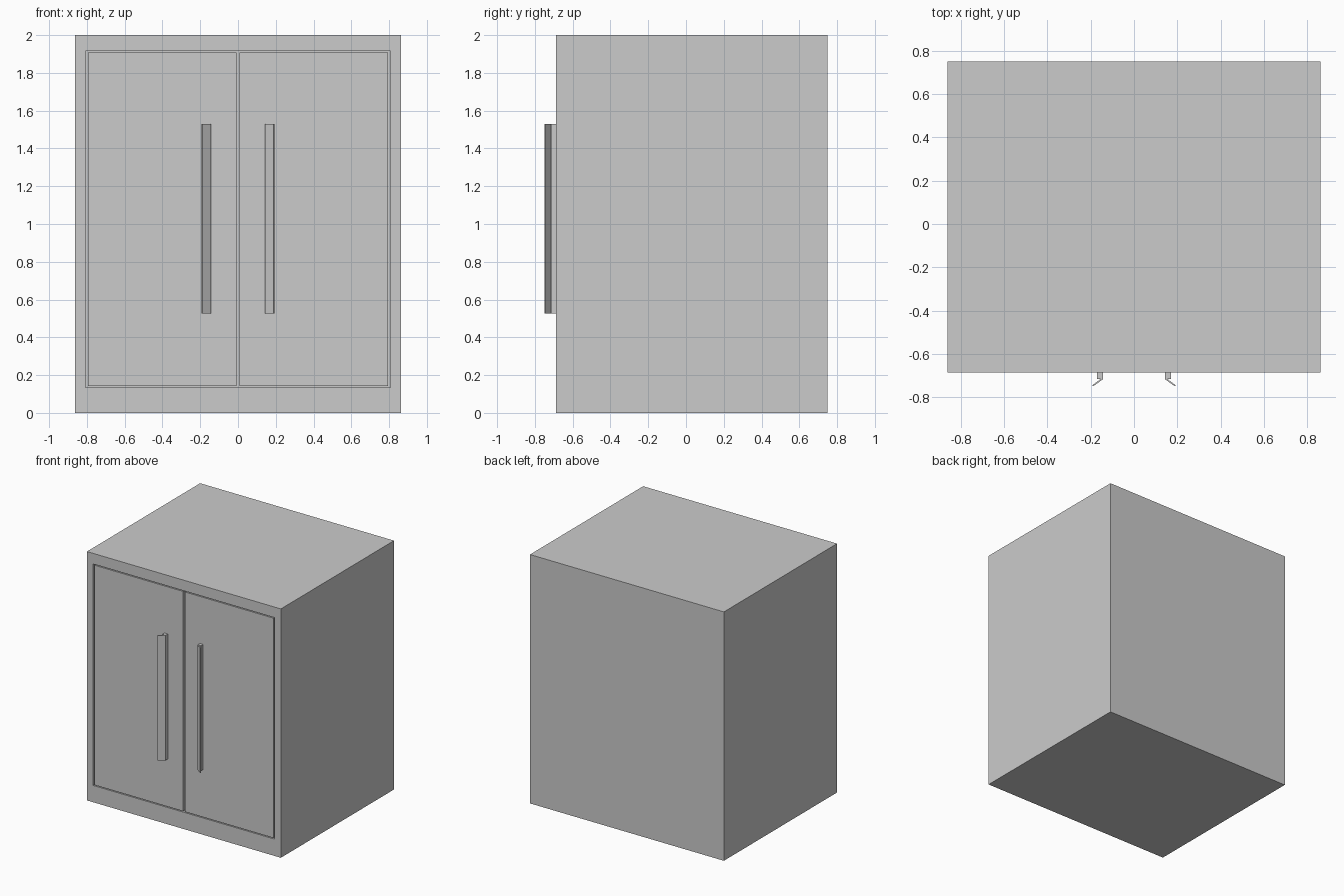
import bpy, bmesh

if "Cube" in bpy.data.objects:
    bpy.data.objects.remove(bpy.data.objects["Cube"])

FRONT, BACK = -0.687, 0.75   # carcass depth limits
W = 0.862                    # half width
PANEL = 0.055                # board thickness
TOP_Z = 1.915                # underside of the top slab


def box(name, lo, hi):
    bm = bmesh.new()
    bmesh.ops.create_cube(bm, size=1)
    for v in bm.verts:
        v.co = [l + (c + 0.5) * (h - l) for c, l, h in zip(v.co, lo, hi)]
    return finish(name, bm)


def extrude_profile(name, points, z0, z1):
    bm = bmesh.new()
    face = bm.faces.new([bm.verts.new((x, y, z0)) for x, y in points])
    new = bmesh.ops.extrude_face_region(bm, geom=[face])["geom"]
    verts = [g for g in new if isinstance(g, bmesh.types.BMVert)]
    bmesh.ops.translate(bm, verts=verts, vec=(0, 0, z1 - z0))
    return finish(name, bm)


def finish(name, bm):
    bmesh.ops.recalc_face_normals(bm, faces=bm.faces)
    mesh = bpy.data.meshes.new(name)
    bm.to_mesh(mesh)
    bm.free()
    obj = bpy.data.objects.new(name, mesh)
    bpy.context.collection.objects.link(obj)
    return obj


# Carcass: top slab, full-width back and solid plinth
box("top_slab", (-W, FRONT, TOP_Z), (W, BACK, 2.0))
box("back_panel", (-W, BACK - 0.06, 0), (W, BACK, TOP_Z))
box("plinth", (-W + PANEL, FRONT, 0), (W - PANEL, BACK - 0.06, 0.135))

for label, s in (("left", -1), ("right", 1)):
    # Side panel
    xs = sorted((s * (W - PANEL), s * W))
    box(label + "_side_panel", (xs[0], FRONT, 0), (xs[1], BACK - 0.06, TOP_Z))

    # Door, with narrow gaps all round
    xs = sorted((s * 0.008, s * 0.795))
    box(label + "_door", (xs[0], FRONT, 0.142), (xs[1], FRONT + 0.055, 1.908))

    # Handle: square stem with a thin lip flaring outwards
    profile = [(0.143, FRONT), (0.143, -0.717), (0.189, -0.75), (0.193, -0.745),
               (0.153, -0.715), (0.172, -0.715), (0.172, FRONT)]
    extrude_profile(label + "_handle", [(s * x, y) for x, y in profile], 0.525, 1.53)
